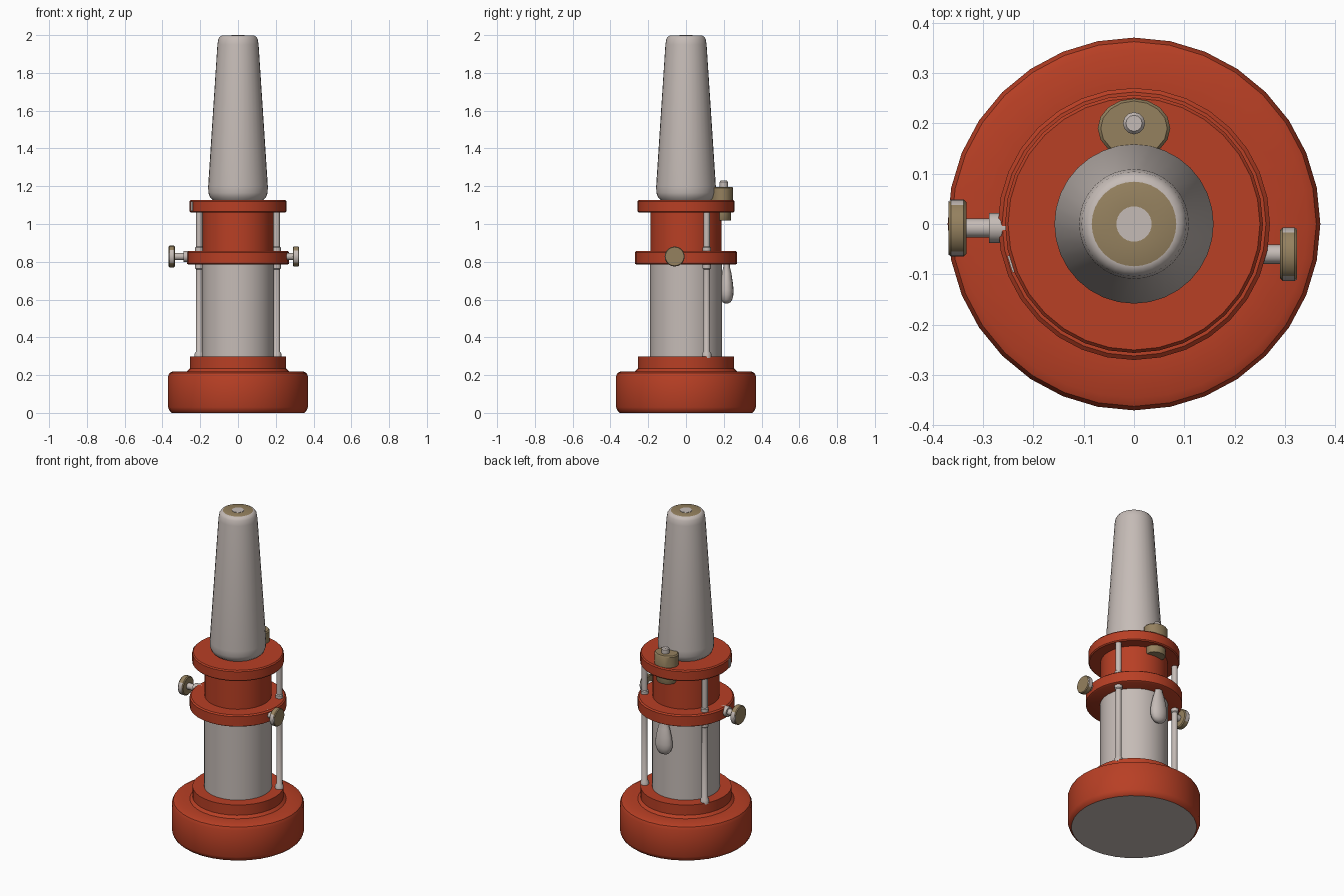
import bpy, bmesh, math
from mathutils import Matrix, Vector

if "Cube" in bpy.data.objects:
    bpy.data.objects.remove(bpy.data.objects["Cube"])


def material(name, rgb):
    m = bpy.data.materials.new(name)
    m.diffuse_color = (*rgb, 1)
    m.use_nodes = True
    m.node_tree.nodes["Principled BSDF"].inputs["Base Color"].default_value = m.diffuse_color
    return m


RED = material("brick red", (0.48, 0.05, 0.018))
GREY = material("warm grey", (0.56, 0.50, 0.47))
BROWN = material("brass brown", (0.30, 0.22, 0.114))


def lathe(name, profile, mats, sides=32, matrix=Matrix(), rule=None):
    """Spin (radius, height) points about z; rule(normal, centre) picks the material."""
    bm = bmesh.new()
    rings = []
    for r, z in profile:
        rings.append([bm.verts.new((r * math.cos(2 * math.pi * i / sides),
                                    r * math.sin(2 * math.pi * i / sides), z))
                      for i in range(sides)])
    for a, b in zip(rings, rings[1:]):
        for i in range(sides):
            j = (i + 1) % sides
            bm.faces.new((a[i], a[j], b[j], b[i]))
    bm.faces.new(rings[0][::-1])
    bm.faces.new(rings[-1])
    bm.transform(matrix)
    bmesh.ops.recalc_face_normals(bm, faces=bm.faces)
    bm.normal_update()
    if rule:
        for f in bm.faces:
            f.material_index = rule(f.normal, f.calc_center_median())
    me = bpy.data.meshes.new(name)
    bm.to_mesh(me)
    bm.free()
    for m in mats:
        me.materials.append(m)
    ob = bpy.data.objects.new(name, me)
    bpy.context.collection.objects.link(ob)
    bpy.ops.object.select_all(action='DESELECT')
    ob.select_set(True)
    bpy.context.view_layer.objects.active = ob
    bpy.ops.object.shade_smooth_by_angle(angle=math.radians(35))
    return ob


def at(x, y, z=0):
    return Matrix.Translation((x, y, z))


# heavy base drum with a grey underside and a raised step
lathe("base_drum", [(0.35, 0), (0.362, 0.01), (0.37, 0.03), (0.37, 0.195),
                    (0.362, 0.212), (0.345, 0.22), (0.27, 0.22), (0.255, 0.235),
                    (0.255, 0.298), (0.19, 0.298)], [RED, GREY],
      rule=lambda n, c: 1 if n.z < -0.9 else 0)

# lower grey barrel
lathe("lower_barrel", [(0.19, 0.28), (0.19, 0.80)], [GREY])

# red collar, upper barrel and top flange
lathe("middle_collar", [(0.262, 0.785), (0.27, 0.79), (0.27, 0.85), (0.262, 0.857)], [RED])
lathe("upper_barrel", [(0.187, 0.84), (0.187, 1.08)], [RED])
lathe("top_flange", [(0.25, 1.06), (0.256, 1.066), (0.256, 1.12), (0.25, 1.127)], [RED])

# tapered nozzle with brown end ring and grey centre
lathe("nozzle", [(0.125, 1.12), (0.148, 1.14), (0.157, 1.165), (0.158, 1.20),
                 (0.109, 1.95), (0.104, 1.98), (0.095, 1.993), (0.084, 1.998),
                 (0.035, 1.998)], [GREY, BROWN],
      rule=lambda n, c: 1 if n.z > 0.95 and c.xy.length > 0.03 else 0)
lathe("nozzle_centre", [(0.035, 1.99), (0.035, 2.0)], [GREY], sides=8)

# guide rods on both sides, with small feet
for side, sx in (("left", -1), ("right", 1)):
    lathe(side + "_guide_rod", [(0.024, 0.29), (0.024, 0.315), (0.017, 0.325),
                                (0.017, 0.76), (0.022, 0.765), (0.022, 0.80)],
          [GREY], 12, at(sx * 0.205, 0.11))
    lathe(side + "_upper_rod", [(0.022, 0.85), (0.022, 0.875), (0.017, 0.88),
                                (0.017, 1.07)], [GREY], 12, at(sx * 0.205, 0.11))


# thumb screws pointing left and right
def thumb_screw(side, sx, y, inner, outer, radius):
    turn = at(0, y, 0.828) @ Matrix.Rotation(sx * math.pi / 2, 4, 'Y')
    lathe(side + "_screw_shaft", [(0.03, 0.24), (0.03, inner - 0.045), (0.019, inner - 0.045),
                                  (0.019, inner + 0.005)],
          [GREY], 12, turn)
    lathe(side + "_screw_knob", [(radius * 0.9, inner), (radius, inner + 0.005),
                                 (radius, outer - 0.005), (radius * 0.93, outer)],
          [BROWN, GREY], 20, turn,
          lambda n, c: 1 if abs(n.y) > 0.75 else 0)


thumb_screw("left", -1, -0.008, 0.333, 0.368, 0.057)
thumb_screw("right", 1, -0.06, 0.29, 0.324, 0.053)

# clamp at the back: brown pads above and below the flange, grey pin
squash = at(0, 0.19) @ Matrix.Diagonal((1, 0.82, 1, 1))
lathe("upper_clamp_pad", [(0.072, 1.12), (0.072, 1.19), (0.066, 1.197)], [BROWN], 16, squash)
lathe("lower_clamp_pad", [(0.056, 1.018), (0.06, 1.024), (0.06, 1.065)], [BROWN], 16, squash)
lathe("clamp_pin", [(0.022, 1.18), (0.022, 1.222), (0.016, 1.23)], [GREY], 12, at(0, 0.2))

# pear-shaped handle hanging below the collar
lean = at(0, 0.215) @ Matrix.Diagonal((1.45, 1, 1, 1))
lathe("hanging_handle", [(0.006, 0.578), (0.02, 0.585), (0.03, 0.60), (0.036, 0.625),
                         (0.037, 0.65), (0.033, 0.69), (0.025, 0.74), (0.017, 0.775),
                         (0.016, 0.80)], [GREY], 16, lean)

# small grey index plate on the flange edge
ang = math.radians(198)
bpy.ops.mesh.primitive_cube_add(size=1, location=(0.2545 * math.cos(ang), 0.2545 * math.sin(ang), 1.093),
                                rotation=(0, 0, ang), scale=(0.009, 0.035, 0.05))
plate = bpy.context.object
plate.name = "index_plate"
plate.data.materials.append(GREY)
